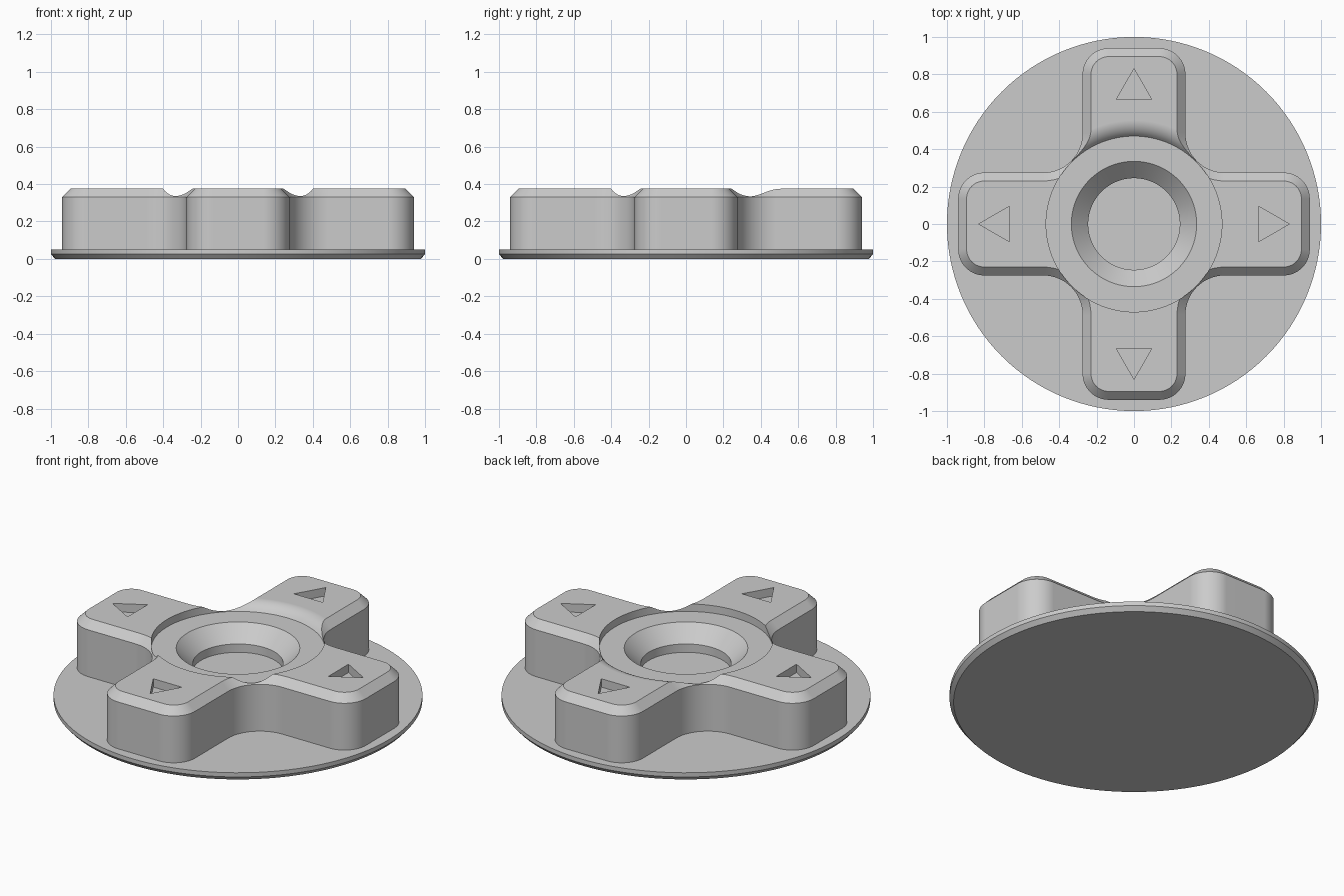
import bpy, bmesh
from math import sin, cos, pi, radians, sqrt

if "Cube" in bpy.data.objects:
    bpy.data.objects.remove(bpy.data.objects["Cube"])

grey = bpy.data.materials.new("plain_grey")
grey.use_nodes = True
GREY = (0.6, 0.6, 0.6, 1)
grey.diffuse_color = GREY
grey.node_tree.nodes["Principled BSDF"].inputs["Base Color"].default_value = GREY

SEG = 128
FLOOR, TOP = 0.33, 0.375      # dished ring and arm top heights
RING = 0.47                   # radius of the dished ring


def loft(name, loops):
    """Solid skinned through closed loops of points, capped at both ends."""
    bm = bmesh.new()
    rows = [[bm.verts.new(p) for p in loop] for loop in loops]
    n = len(rows[0])
    for a, b in zip(rows, rows[1:]):
        for i in range(n):
            j = (i + 1) % n
            bm.faces.new((a[i], a[j], b[j], b[i]))
    bm.faces.new(rows[0][::-1])
    bm.faces.new(rows[-1])
    bmesh.ops.recalc_face_normals(bm, faces=bm.faces)
    mesh = bpy.data.meshes.new(name)
    bm.to_mesh(mesh)
    bm.free()
    mesh.materials.append(grey)
    obj = bpy.data.objects.new(name, mesh)
    bpy.context.collection.objects.link(obj)
    return obj


def activate(obj):
    bpy.ops.object.select_all(action='DESELECT')
    obj.select_set(True)
    bpy.context.view_layer.objects.active = obj


def polar(r, i, z):
    a = 2 * pi * i / SEG
    return (r * cos(a), r * sin(a), z)


def lathe(name, profile):
    return loft(name, [[polar(r, i, z) for i in range(SEG)] for r, z in profile])


def cut(target, cutter):
    cutter.hide_render = True
    mod = target.modifiers.new("cut", 'BOOLEAN')
    mod.operation = 'DIFFERENCE'
    mod.solver = 'EXACT'
    mod.object = cutter
    activate(target)
    bpy.ops.object.modifier_apply(modifier=mod.name)
    bpy.data.objects.remove(cutter)


def turn(x, y, k):
    for _ in range(k):
        x, y = -y, x
    return x, y


def arc(cx, cy, r, start, end, steps=14):
    angles = [radians(start + (end - start) * i / steps) for i in range(steps + 1)]
    return [(cx + r * cos(a), cy + r * sin(a)) for a in angles]


def cross_outline(inset, z):
    """Rounded four-armed outline, shrunk by inset."""
    half, reach, corner, fillet = 0.275, 0.94, 0.14, 0.21
    cx, cy, f = reach - corner, half - corner, half + fillet
    arm = (arc(cx, -cy, corner - inset, -90, 0)
           + arc(cx, cy, corner - inset, 0, 90)
           + arc(f, f, fillet + inset, 270, 180))
    return [turn(x, y, k) + (z,) for k in range(4) for x, y in arm]


# Base disc with a chamfered lower edge
base = lathe("base_disc", [(0.978, 0), (1, 0.025), (1, 0.05)])

# Four-armed pad with a chamfered top edge
pad = loft("direction_pad", [cross_outline(0, 0.045), cross_outline(0, FLOOR),
                             cross_outline(0.045, TOP)])

# Soft rounded slope leading onto the back arm
drop, run = TOP - FLOOR, 0.085
radius = (run ** 2 + drop ** 2) / (2 * drop)
end = RING + run
slope = []
for i in range(9):
    r = RING + run * i / 8
    slope.append((r, TOP - radius + sqrt(radius ** 2 - (end - r) ** 2)))
slope += [(end, 0.5), (0.45, 0.5), (0.45, 0.35)]
cut(pad, loft("slope_cutter", [[polar(r, i, z) for r, z in slope]
                               for i in range(SEG // 8, 3 * SEG // 8 + 1)]))

# Dished ring, conical bowl and central well
cut(pad, lathe("bowl_cutter", [(0.245, 0.19), (0.245, 0.24), (0.335, FLOOR),
                               (RING, FLOOR), (RING, 0.5)]))

# Recessed triangles pointing outward on each arm
for k in range(4):
    tri = [turn(x, y, k) for x, y in ((0.665, -0.095), (0.83, 0), (0.665, 0.095))]
    cut(pad, loft("arrow_cutter", [[p + (z,) for p in tri] for z in (0.325, 0.5)]))

# Smooth curves, crisp edges
for obj in (base, pad):
    activate(obj)
    bpy.ops.object.shade_smooth_by_angle(angle=radians(25))
    mod = obj.modifiers.new("even_normals", 'WEIGHTED_NORMAL')
    mod.keep_sharp = True
